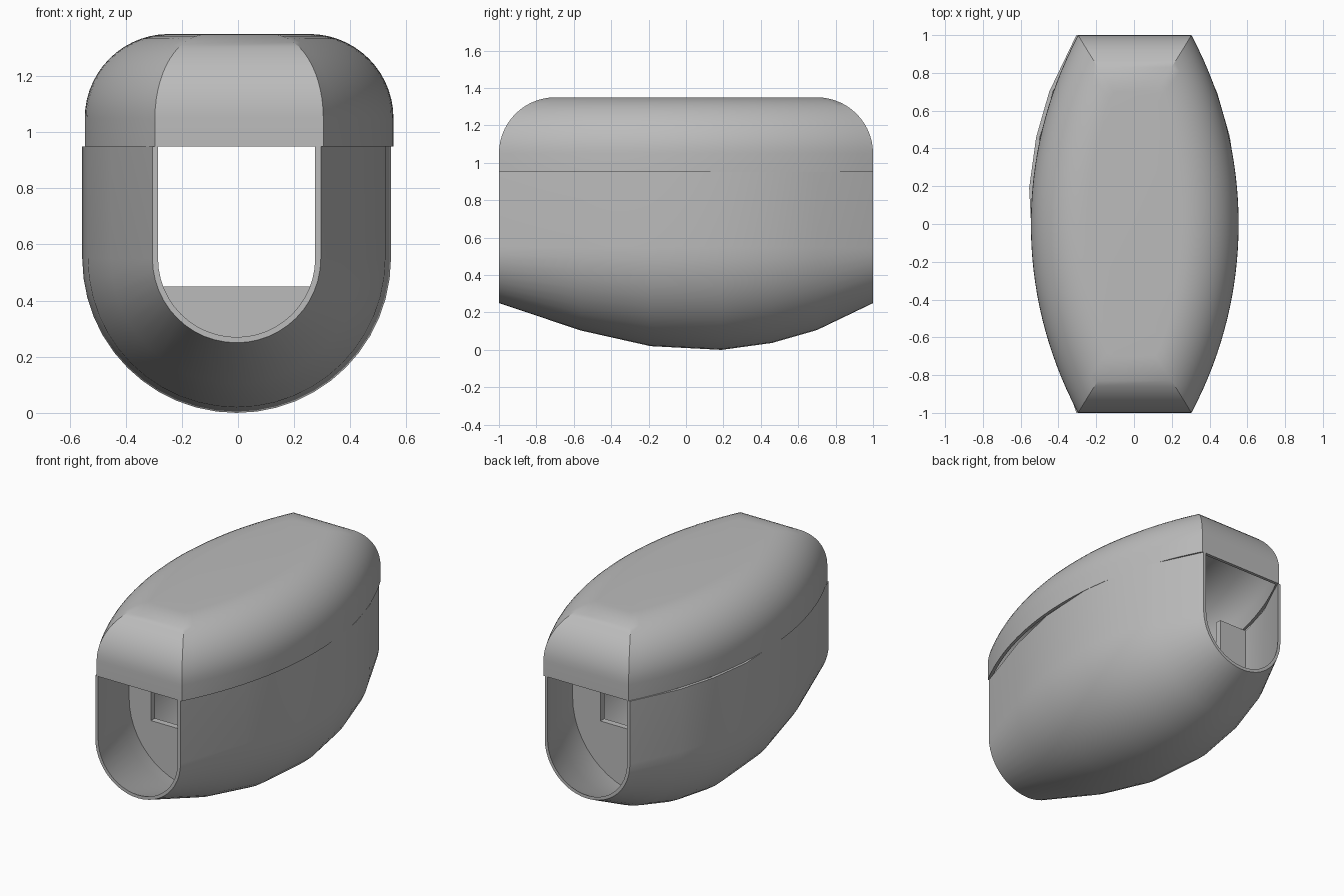
import bpy
import bmesh
from math import sin, cos, pi, sqrt

cube = bpy.data.objects.get("Cube")
if cube:
    bpy.data.objects.remove(cube)

SEAM = 0.95    # height where the cover meets the hull
AXIS = 0.55    # height of the hull's lengthwise axis
WALL = 0.02

grey = bpy.data.materials.new("plain grey")
grey.use_nodes = True
colour = (0.5, 0.5, 0.5, 1)
grey.diffuse_color = colour
grey.node_tree.nodes["Principled BSDF"].inputs["Base Color"].default_value = colour


def finish(name, bm, shift=0):
    """Turn a bmesh into a named, shaded object."""
    bmesh.ops.recalc_face_normals(bm, faces=bm.faces)
    mesh = bpy.data.meshes.new(name)
    bm.to_mesh(mesh)
    bm.free()
    mesh.materials.append(grey)
    obj = bpy.data.objects.new(name, mesh)
    obj.location.x = shift
    bpy.context.collection.objects.link(obj)
    bpy.ops.object.select_all(action='DESELECT')
    obj.select_set(True)
    bpy.context.view_layer.objects.active = obj
    bpy.ops.object.shade_smooth_by_angle(angle=pi / 6)
    return obj


def loft(bm, rings):
    """Join closed rings of points with quads."""
    loops = [[bm.verts.new(p) for p in ring] for ring in rings]
    n = len(loops[0])
    for a, b in zip(loops, loops[1:]):
        for i in range(n):
            j = (i + 1) % n
            bm.faces.new((a[i], a[j], b[j], b[i]))
    return loops


def u_section(radius, y, steps=24):
    """U-shaped section: straight sides above a half circle."""
    arc = [(radius * cos(pi + pi * i / steps), y,
            AXIS + radius * sin(pi + pi * i / steps)) for i in range(steps + 1)]
    return [(-radius, y, SEAM)] + arc + [(radius, y, SEAM)]


# Hull: U-shaped shell, open at both ends
STATIONS = [(-1, 0.3), (-0.56, 0.447), (-0.19, 0.53), (0.19, 0.55),
            (0.46, 0.513), (0.7, 0.444), (1, 0.3)]
bm = bmesh.new()
loops = loft(bm, [u_section(r, y) + u_section(r - WALL, y)[::-1]
                  for y, r in STATIONS])
for loop in (loops[0], loops[-1]):
    n = len(loop)
    for i in range(n // 2 - 1):
        bm.faces.new((loop[i], loop[i + 1], loop[n - 2 - i], loop[n - 1 - i]))
finish("hull", bm, -0.005)


# Cover: barrel-shaped plan, rounded over towards a flat top, hollow below
SIDE_R = 2.125


def plan(inset, z, steps=32):
    """Barrel outline moved inwards by inset."""
    end = 1 - inset
    r = SIDE_R - inset
    side = []
    for i in range(steps + 1):
        y = end * (2 * i / steps - 1)
        side.append((sqrt(r * r - y * y) - SIDE_R + 0.55, y, z))
    return side + [(-x, y, z) for x, y, z in reversed(side)]


def dome(offset, steps=14):
    """Rings from the seam up to the flat top."""
    r = 0.3 - offset
    rings = [plan(offset, SEAM)]
    for i in range(steps + 1):
        a = pi / 2 * i / steps
        rings.append(plan(offset + r * (1 - cos(a)), 1.05 + r * sin(a)))
    return rings


bm = bmesh.new()
loops = loft(bm, dome(WALL)[::-1] + dome(0))
bm.faces.new(loops[0])
bm.faces.new(loops[-1])
finish("cover", bm, 0.004)


# Bulkheads: two notched plates across the hull
def hull_radius(y):
    for (y0, r0), (y1, r1) in zip(STATIONS, STATIONS[1:]):
        if y0 <= y <= y1:
            return r0 + (r1 - r0) * (y - y0) / (y1 - y0)


for name, y, inward in (("front_bulkhead", -0.44, 0.04), ("rear_bulkhead", 0.44, -0.04)):
    bm = bmesh.new()
    outline = u_section(hull_radius(y) - WALL / 2, y)
    outline += [(0.3, y, SEAM), (0.3, y, 0.45), (-0.3, y, 0.45), (-0.3, y, SEAM)]
    face = bm.faces.new([bm.verts.new(p) for p in outline])
    extruded = bmesh.ops.extrude_face_region(bm, geom=[face], use_keep_orig=True)
    moved = [v for v in extruded["geom"] if isinstance(v, bmesh.types.BMVert)]
    bmesh.ops.translate(bm, verts=moved, vec=(0, inward, 0))
    finish(name, bm, -0.005)
